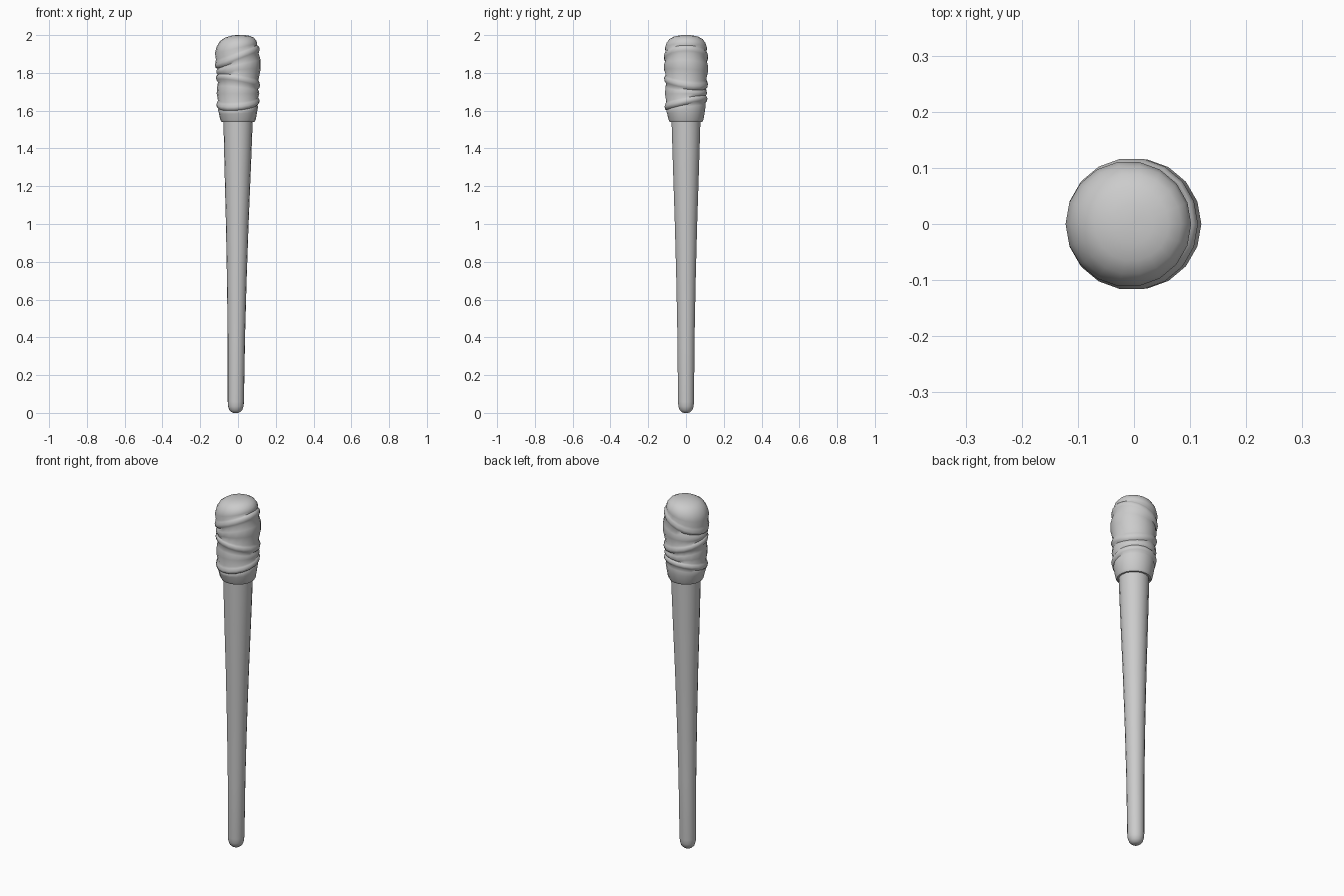
import bpy, bmesh, math


def loft(name, rings, sides):
    """Skin tilted rings: (z, radius, centre x, tilt along x, tilt along y)."""
    bm = bmesh.new()
    loops = []
    for z, r, cx, tx, ty in rings:
        loop = []
        for i in range(sides):
            a = 2 * math.pi * i / sides
            c, s = math.cos(a), math.sin(a)
            loop.append(bm.verts.new((cx + r * c, r * s, z + tx * c + ty * s)))
        loops.append(loop)
    for lo, hi in zip(loops, loops[1:]):
        for i in range(sides):
            j = (i + 1) % sides
            bm.faces.new((lo[i], lo[j], hi[j], hi[i]))
    bm.faces.new(loops[0][::-1])
    bm.faces.new(loops[-1])
    mesh = bpy.data.meshes.new(name)
    bm.to_mesh(mesh)
    bm.free()
    obj = bpy.data.objects.new(name, mesh)
    bpy.context.collection.objects.link(obj)
    bpy.context.view_layer.objects.active = obj
    obj.select_set(True)
    bpy.ops.object.shade_smooth_by_angle(angle=math.radians(60))
    obj.select_set(False)
    return obj


# Tapered handle with a rounded foot, leaning very slightly
handle = [(0.0, 0.012), (0.004, 0.022), (0.015, 0.034), (0.035, 0.041), (0.06, 0.043),
          (0.4, 0.046), (0.7, 0.052), (1.0, 0.060), (1.3, 0.070), (1.56, 0.078)]
loft("handle", [(z, r, -0.012 + 0.008 * z, 0, 0) for z, r in handle], 18)

# Wrapped cloth head: bulging layers separated by tilted raised folds
wrap = [
    (1.540, 0.070, 0.0, 0, 0),
    (1.540, 0.087, 0.0, 0, 0),
    (1.552, 0.094, 0.0, 0, 0),
    (1.590, 0.101, 0.0, 0.004, 0.006),
    (1.612, 0.106, 0.0, 0.008, 0.015),
    (1.622, 0.103, 0.0, 0.010, 0.020),
    (1.630, 0.112, 0.0, 0.010, 0.022),
    (1.643, 0.115, 0.0, 0.010, 0.022),
    (1.655, 0.110, 0.0, 0.010, 0.020),
    (1.662, 0.106, 0.0, 0.008, 0.016),
    (1.690, 0.113, 0.0, 0.0, 0.0),
    (1.715, 0.110, 0.0, -0.012, -0.010),
    (1.732, 0.106, 0.0, -0.018, -0.014),
    (1.742, 0.114, 0.0, -0.020, -0.016),
    (1.756, 0.117, 0.0, -0.020, -0.016),
    (1.768, 0.113, 0.0, -0.018, -0.014),
    (1.776, 0.108, 0.0, -0.014, -0.012),
    (1.810, 0.117, 0.003, 0.010, -0.006),
    (1.840, 0.117, 0.003, 0.028, -0.003),
    (1.862, 0.109, 0.0, 0.040, 0.0),
    (1.872, 0.116, -0.003, 0.045, 0.0),
    (1.886, 0.118, -0.004, 0.046, 0.0),
    (1.900, 0.113, -0.006, 0.043, 0.0),
    (1.908, 0.109, -0.008, 0.038, 0.0),
    (1.930, 0.112, -0.010, 0.026, 0.0),
    (1.955, 0.105, -0.008, 0.016, 0.0),
    (1.977, 0.090, -0.006, 0.009, 0.0),
    (1.991, 0.066, -0.004, 0.005, 0.0),
    (1.998, 0.036, -0.002, 0.002, 0.0),
    (2.000, 0.012, 0.0, 0, 0),
]
loft("wrapped_head", wrap, 18)
